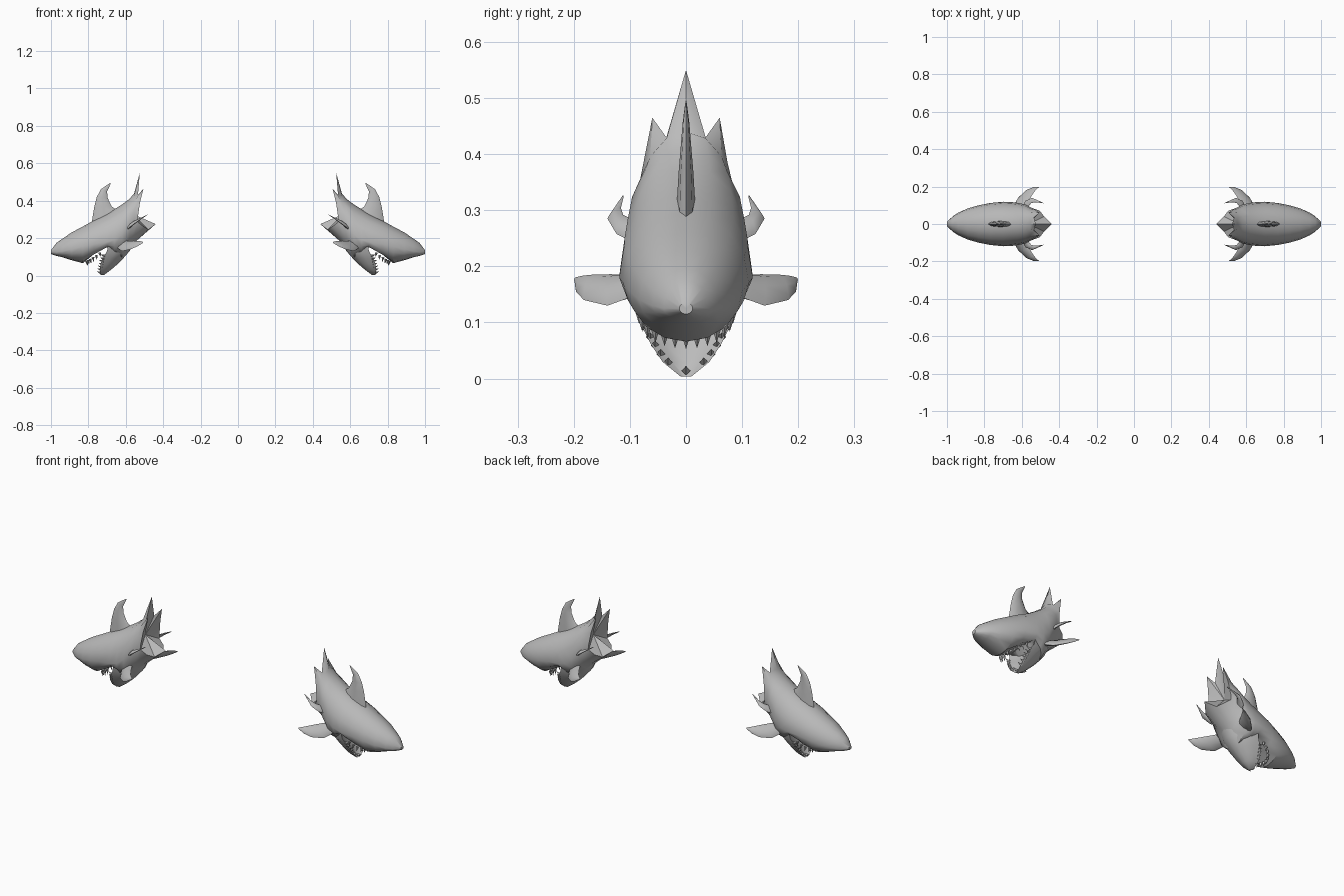
import bpy, bmesh, math
from mathutils import Vector

cube = bpy.data.objects.get("Cube")
if cube:
    bpy.data.objects.remove(cube, do_unlink=True)

grey = bpy.data.materials.new("shark grey")
grey.use_nodes = True
grey.diffuse_color = (0.5, 0.5, 0.5, 1)
grey.node_tree.nodes["Principled BSDF"].inputs["Base Color"].default_value = (0.5, 0.5, 0.5, 1)


def finish(name, bm, both_sides=False, angle=40):
    """Turn a bmesh into an object mirrored to the facing shark."""
    bmesh.ops.recalc_face_normals(bm, faces=bm.faces)
    mesh = bpy.data.meshes.new(name)
    bm.to_mesh(mesh)
    bm.free()
    mesh.materials.append(grey)
    obj = bpy.data.objects.new(name, mesh)
    bpy.context.collection.objects.link(obj)
    bpy.ops.object.select_all(action='DESELECT')
    obj.select_set(True)
    bpy.context.view_layer.objects.active = obj
    bpy.ops.object.shade_smooth_by_angle(angle=math.radians(angle))
    mod = obj.modifiers.new("mirror", 'MIRROR')
    mod.use_axis = (True, both_sides, False)
    mod.use_mirror_merge = False


def loft(rings, end_centre=None):
    """Skin rings of equal length and close both ends with fans."""
    bm = bmesh.new()
    rows = [[bm.verts.new(p) for p in ring] for ring in rings]
    n = len(rows[0])
    for a, b in zip(rows, rows[1:]):
        for i in range(n):
            j = (i + 1) % n
            bm.faces.new((a[i], a[j], b[j], b[i]))
    for row, centre in ((rows[0], None), (rows[-1], end_centre)):
        mid = centre or sum((v.co for v in row), Vector()) / n
        c = bm.verts.new(mid)
        for i in range(n):
            bm.faces.new((row[i], row[(i + 1) % n], c))
    return bm


# Head and body: x, top, widest height, bottom, half width, mouth roof rise
sections = [
    (1.00, .135, .125, .115, .012, 0), (.97, .175, .125, .105, .040, 0),
    (.94, .196, .130, .098, .060, 0), (.89, .230, .140, .082, .083, 0),
    (.83, .262, .155, .066, .100, 0), (.77, .295, .170, .090, .112, .03),
    (.70, .330, .180, .140, .119, .02), (.66, .355, .190, .100, .118, 0),
    (.62, .380, .220, .090, .113, 0), (.58, .410, .270, .145, .104, 0),
    (.555, .440, .290, .175, .090, 0)]
rings = []
for x, top, mid, bot, hw, rise in sections:
    ring = []
    for k in range(16):
        a = k * math.pi / 8
        c = math.cos(a)
        z = mid + c * ((top - mid) if c > 0 else (mid - bot))
        if c < -.9:
            z += rise * (1 if c < -.99 else .6)
        ring.append((x, hw * math.sin(a), z))
    rings.append(ring)

# Jagged torn end, from the top spike round to the bottom spike
half = [(.525, 0, .55), (.535, .035, .43), (.505, .060, .465), (.525, .074, .385),
        (.535, .082, .315), (.535, .082, .285), (.505, .072, .262),
        (.480, .040, .245), (.440, 0, .275)]
rings.append(half + [(x, -y, z) for x, y, z in half[-2:0:-1]])
finish("body", loft(rings, Vector((.565, 0, .33))))

# Lower jaw: height, back, front, half width, with a hollow on the mouth side
jaw = []
for z, back, front, hw in [(.004, .715, .735, .010), (.03, .680, .738, .042),
                           (.06, .645, .735, .062), (.09, .615, .725, .077),
                           (.13, .580, .700, .092), (.19, .550, .690, .098)]:
    ring = []
    for k in range(9):
        a = math.radians(-90 + k * 22.5)
        ring.append((front - (front - back) * math.cos(a), hw * math.sin(a), z))
    dent = min(.03, .4 * (front - back))
    for s in (.6, 0, -.6):
        ring.append((front - dent * (1 - s * s), hw * s, z))
    jaw.append(ring)
finish("lower_jaw", loft(jaw))


def fin(name, stations, both_sides):
    """Loft thin oval sections between leading and trailing points."""
    rows = []
    spans = [(Vector(l), Vector(t), h) for l, t, h in stations]
    for i, (lead, trail, thick) in enumerate(spans):
        a, b = spans[max(i - 1, 0)], spans[min(i + 1, len(spans) - 1)]
        along = (b[0] + b[1]) - (a[0] + a[1])
        mid, chord = (lead + trail) / 2, (lead - trail) / 2
        normal = along.cross(chord).normalized() * thick
        rows.append([mid + chord * math.cos(k * math.pi / 4) + normal * math.sin(k * math.pi / 4)
                     for k in range(8)])
    finish(name, loft(rows), both_sides, 50)


fin("dorsal_fin", [
    ((.785, 0, .265), (.635, 0, .340), .017), ((.768, 0, .370), (.676, 0, .370), .013),
    ((.755, 0, .420), (.697, 0, .415), .009), ((.732, 0, .462), (.700, 0, .450), .006),
    ((.683, 0, .496), (.680, 0, .492), .001)], False)
fin("pectoral_fin", [
    ((.650, .085, .150), (.585, .085, .185), .012), ((.620, .140, .130), (.557, .135, .186), .010),
    ((.575, .182, .140), (.535, .170, .185), .007), ((.540, .196, .155), (.520, .187, .183), .004),
    ((.507, .199, .175), (.507, .197, .180), .001)], True)
fin("pelvic_fin", [
    ((.605, .080, .235), (.575, .080, .275), .009), ((.580, .124, .258), (.550, .112, .292), .007),
    ((.545, .140, .285), (.525, .116, .304), .005), ((.485, .113, .326), (.485, .111, .324), .001)],
    True)


def teeth(name, places, direction):
    """Small four-sided spikes, all pointing one way."""
    bm = bmesh.new()
    d = Vector(direction).normalized()
    u = d.cross(Vector((0, 1, 0)))
    v = Vector((0, 1, 0))
    for p in places:
        p = Vector(p)
        base = [bm.verts.new(p + w * .008) for w in (u, v, -u, -v)]
        tip = bm.verts.new(p + d * .026)
        bm.faces.new(base)
        for i in range(4):
            bm.faces.new((base[i], base[(i + 1) % 4], tip))
    finish(name, bm, False, 20)


# Teeth along the upper arch and the rim of the lower jaw
upper, lower = [], []
for i in range(-6, 7):
    t = i / 6
    a = math.radians(80 * t)
    upper.append((.725 + .085 * math.cos(a), .085 * math.sin(a), .078 + .045 * t * t))
    s = math.copysign(math.sqrt(abs(t)), t)
    lower.append((.732 - .02 * abs(t), .078 * s, .014 + .09 * abs(t)))
teeth("upper_teeth", upper, (-.2, 0, -1))
teeth("lower_teeth", lower, (1, 0, .35))
